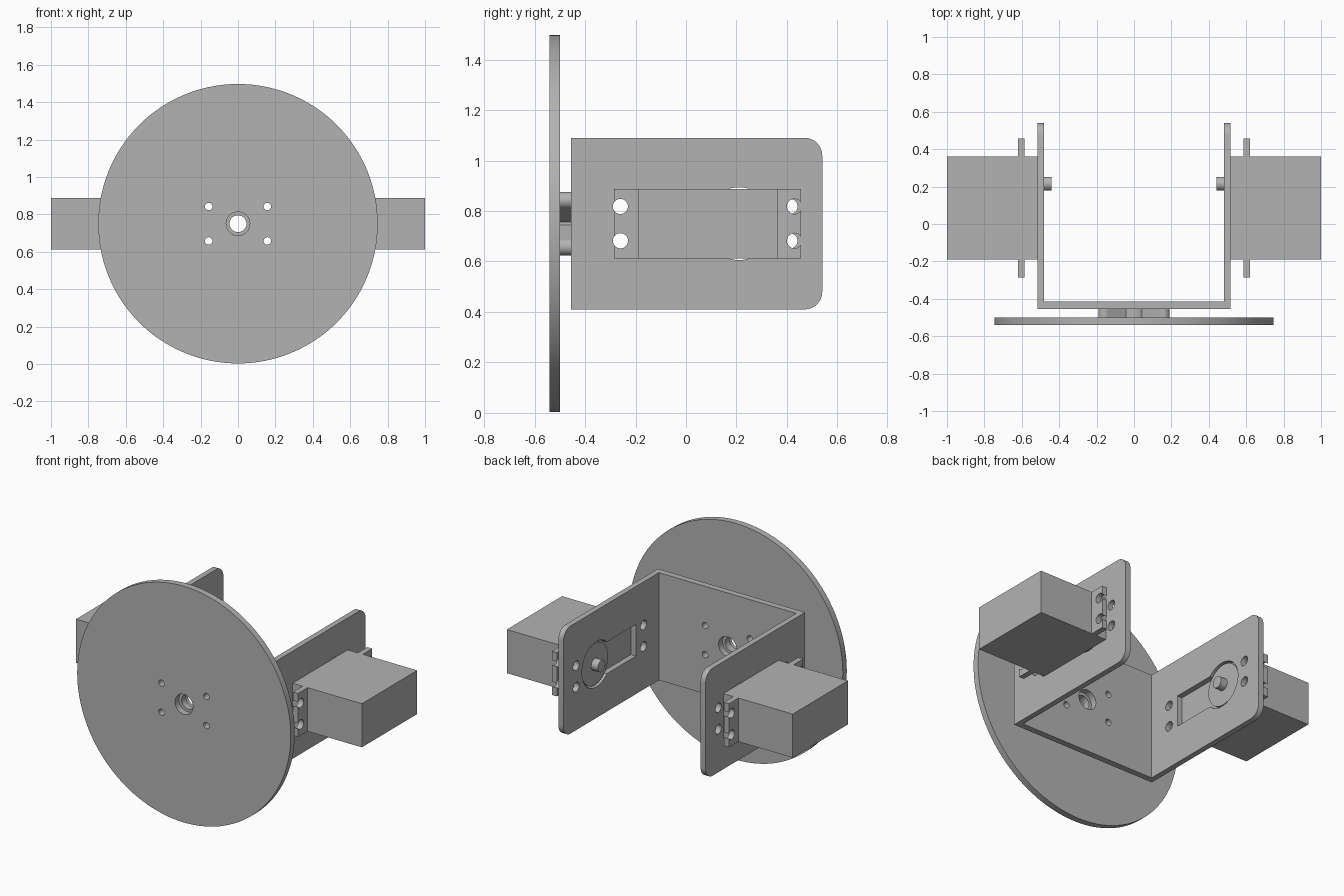
import bpy, bmesh, math
from mathutils import Matrix, Vector

if "Cube" in bpy.data.objects:
    bpy.data.objects.remove(bpy.data.objects["Cube"])

grey = bpy.data.materials.new("plain grey")
grey.use_nodes = True
COLOUR = (0.45, 0.45, 0.45, 1)
grey.diffuse_color = COLOUR
grey.node_tree.nodes["Principled BSDF"].inputs["Base Color"].default_value = COLOUR

MID = 0.75                                   # height of the main axis
AXES = {"X": Matrix.Rotation(math.pi / 2, 4, "Y"),
        "Y": Matrix.Rotation(math.pi / 2, 4, "X")}


def finish(name, bm):
    mesh = bpy.data.meshes.new(name)
    bm.to_mesh(mesh)
    bm.free()
    mesh.materials.append(grey)
    obj = bpy.data.objects.new(name, mesh)
    bpy.context.collection.objects.link(obj)
    return obj


def box(name, low, high, round_back=0):
    low, high = Vector(low), Vector(high)
    bm = bmesh.new()
    bmesh.ops.create_cube(bm, size=1, matrix=Matrix.Translation((low + high) / 2)
                          @ Matrix.Diagonal((high - low).to_4d()))
    if round_back:
        edges = [e for e in bm.edges
                 if all(abs(v.co.y - high.y) < 0.001 for v in e.verts)
                 and abs(e.verts[0].co.z - e.verts[1].co.z) < 0.001]
        bmesh.ops.bevel(bm, geom=edges, offset=round_back, segments=8,
                        profile=0.5, affect="EDGES")
    return finish(name, bm)


def cylinder(name, centre, radius, length, axis, sides=48):
    bm = bmesh.new()
    bmesh.ops.create_cone(bm, cap_ends=True, segments=sides, radius1=radius,
                          radius2=radius, depth=length,
                          matrix=Matrix.Translation(centre) @ AXES[axis])
    return finish(name, bm)


def combine(obj, tools, operation="DIFFERENCE"):
    for tool in tools:
        mod = obj.modifiers.new("combine", "BOOLEAN")
        mod.object, mod.operation, mod.solver = tool, operation, "EXACT"
        bpy.context.view_layer.objects.active = obj
        bpy.ops.object.modifier_apply(modifier=mod.name)
        bpy.data.objects.remove(tool)


def smooth(obj):
    bpy.ops.object.select_all(action="DESELECT")
    obj.select_set(True)
    bpy.context.view_layer.objects.active = obj
    bpy.ops.object.shade_smooth_by_angle(angle=math.radians(30))


SCREWS = [(sx * 0.157, sz * 0.092) for sx in (1, -1) for sz in (1, -1)]


def hub_holes(y, centre_radius):
    holes = [cylinder("hole", (x, y, MID + z), 0.02, 0.2, "Y", 24) for x, z in SCREWS]
    return holes + [cylinder("hole", (0, y, MID), centre_radius, 0.2, "Y")]


# Wheel disc
disc = cylinder("wheel_disc", (0, -0.52, MID), 0.747, 0.04, "Y", 128)
combine(disc, hub_holes(-0.52, 0.063))

# Cross-shaped hub between disc and bracket
horn = cylinder("cross_hub", (0, -0.4775, MID), 0.078, 0.045, "Y")
reach = math.hypot(*SCREWS[0])
for sign in (1, -1):
    arm = box("arm", (-reach, -0.5, -0.034), (reach, -0.455, 0.034))
    arm.data.transform(Matrix.Translation((0, 0, MID))
                       @ Matrix.Rotation(sign * math.atan2(0.092, 0.157), 4, "Y"))
    combine(horn, [arm], "UNION")
combine(horn, [cylinder("tip", (x, -0.4775, MID + z), 0.034, 0.045, "Y", 32)
               for x, z in SCREWS], "UNION")
combine(horn, hub_holes(-0.4775, 0.045))

# U-shaped bracket with rounded rear corners
bracket = box("bracket", (-0.515, -0.455, 0.41), (0.515, 0.54, 1.09), 0.07)
combine(bracket, [box("inside", (-0.48, -0.415, 0), (0.48, 1, 2))])
combine(bracket, hub_holes(-0.435, 0.063))

for side, s in (("left", 1), ("right", -1)):
    def span(x1, x2, y1, y2, z):
        a, b = sorted((s * x1, s * x2))
        return (a, y1, MID - z), (b, y2, MID + z)

    # Motor window and screw holes in the bracket arm
    combine(bracket, [box("window", *span(0.4, 0.6, -0.185, 0.21, 0.1)),
                      cylinder("window", (s * 0.5, 0.21, MID), 0.144, 0.2, "X", 64)])
    combine(bracket, [cylinder("hole", (s * 0.5, y, MID + z), 0.03, 0.2, "X", 32)
                      for y in (-0.26, 0.412) for z in (-0.068, 0.068)])

    # Motor body, output boss and shaft
    box(side + "_motor_body", *span(0.515, 1.0, -0.19, 0.362, 0.138))
    smooth(cylinder(side + "_motor_boss", (s * 0.502, 0.215, MID), 0.132, 0.03, "X", 64))
    smooth(cylinder(side + "_motor_shaft", (s * 0.47, 0.215, MID), 0.037, 0.06, "X", 32))

    # Mounting ears with screw holes slotted to the outer edge
    for end, near, far, hole in (("front", -0.19, -0.285, -0.26),
                                 ("back", 0.362, 0.456, 0.43)):
        ear = box(f"{side}_{end}_motor_ear",
                  *span(0.585, 0.62, min(near, far), max(near, far), 0.138))
        for z in (-0.068, 0.068):
            low, high = span(0.5, 0.7, min(hole, far * 1.1), max(hole, far * 1.1), 0.01)
            slot = box("slot", low, high)
            slot.data.transform(Matrix.Translation((0, 0, z)))
            combine(ear, [cylinder("hole", (s * 0.6, hole, MID + z), 0.03, 0.2, "X", 32),
                          slot])
        smooth(ear)

for obj in (disc, horn, bracket):
    smooth(obj)
